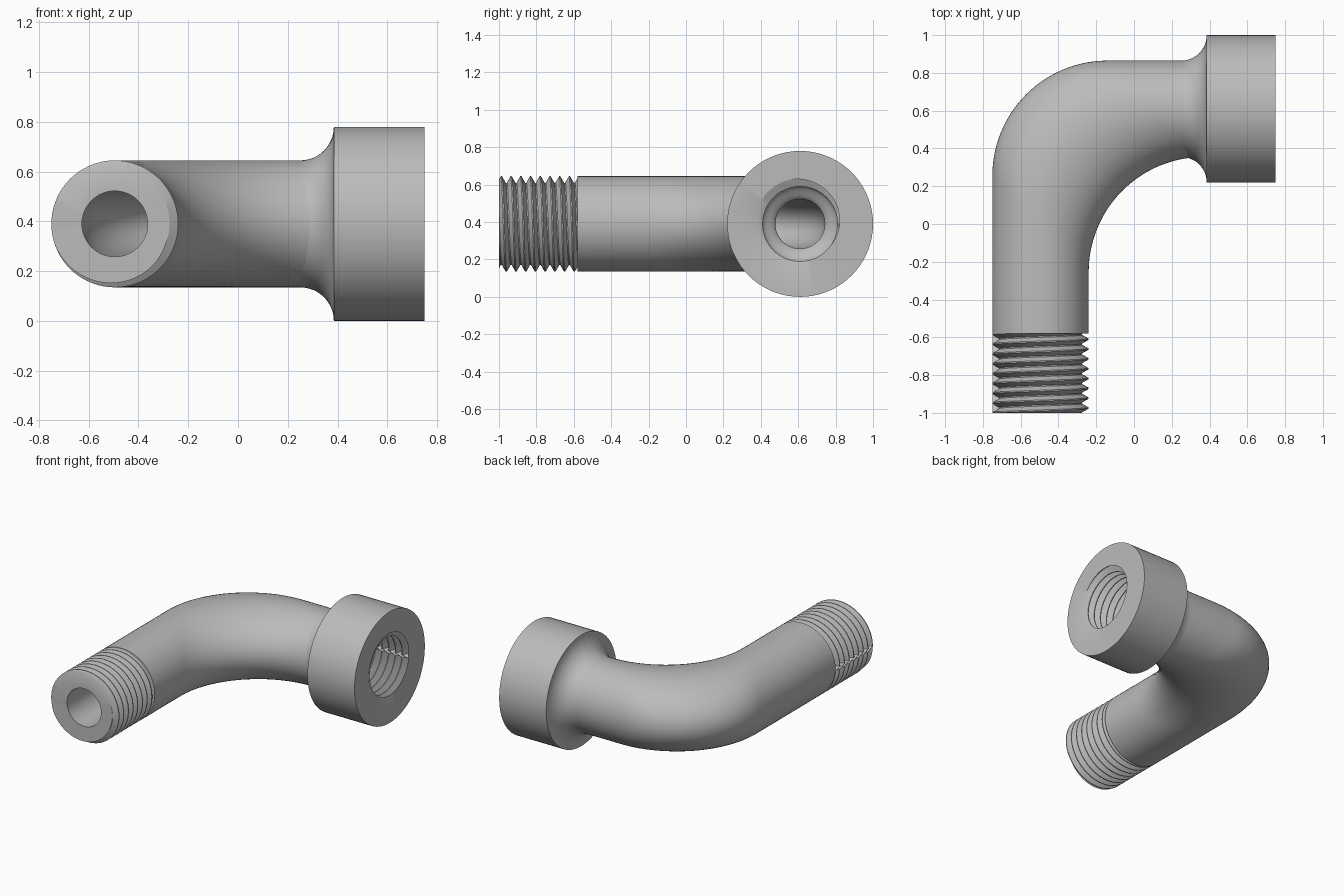
import bpy
import math

cube = bpy.data.objects.get("Cube")
if cube:
    bpy.data.objects.remove(cube)

SEG = 72
AX, AY, AZ = -0.495, 0.61, 0.39      # axis positions of the two legs
R_PIPE, R_BORE, R_BEND = 0.255, 0.132, 0.61
PITCH = 0.052
ANGLES = [2 * math.pi * i / SEG for i in range(SEG)]

steel = bpy.data.materials.new("grey steel")
steel.use_nodes = True
GREY = (0.5, 0.5, 0.5, 1)
steel.diffuse_color = GREY
steel.node_tree.nodes["Principled BSDF"].inputs["Base Color"].default_value = GREY


def skin(name, rings):
    """Join successive rings of points with quads."""
    verts = [p for ring in rings for p in ring]
    faces = []
    for k in range(len(rings) - 1):
        for i in range(SEG):
            j = (i + 1) % SEG
            faces.append((k * SEG + i, k * SEG + j, (k + 1) * SEG + j, (k + 1) * SEG + i))
    mesh = bpy.data.meshes.new(name)
    mesh.from_pydata(verts, [], faces)
    mesh.materials.append(steel)
    obj = bpy.data.objects.new(name, mesh)
    bpy.context.collection.objects.link(obj)
    bpy.ops.object.select_all(action='DESELECT')
    obj.select_set(True)
    bpy.context.view_layer.objects.active = obj
    # Merge the points gathered at thread run-outs
    bpy.ops.object.mode_set(mode='EDIT')
    bpy.ops.mesh.select_all(action='SELECT')
    bpy.ops.mesh.remove_doubles(threshold=0.00005)
    bpy.ops.object.mode_set(mode='OBJECT')
    bpy.ops.object.shade_smooth_by_angle(angle=math.radians(30))
    return obj


def on_y(y, r, a):
    return (AX - r * math.cos(a), y, AZ + r * math.sin(a))


def on_x(x, r, a):
    return (x, AY + r * math.cos(a), AZ + r * math.sin(a))


def circle(place, t, r):
    return [place(t, r, a) for a in ANGLES]


def thread(place, start, end, low, high):
    """Rings following a right-hand helix with a trapezoid tooth."""
    rings = []
    for turn in range(-1, math.ceil((end - start) / PITCH) + 1):
        for f in (0.06, 0.44, 0.56, 0.94):
            ring = []
            for a in ANGLES:
                lead = a / (2 * math.pi)
                t = min(max(start + (turn + f + lead) * PITCH, start), end)
                phase = ((t - start) / PITCH - lead) % 1
                tooth = (abs(2 * phase - 1) - 0.12) / 0.76
                r = low + (high - low) * min(max(tooth, 0), 1)
                ring.append(place(t, r, a))
            rings.append(ring)
    return rings


def bend(r, y_start, x_end, steps=28):
    """Mitred elbow with every generator line rounded by the same radius."""
    rings = [circle(on_y, y_start, r)]
    for s in range(steps + 1):
        b = math.pi / 2 * s / steps
        ring = []
        for a in ANGLES:
            w = r * math.cos(a)
            ring.append((AX - w + R_BEND * (1 - math.cos(b)),
                         AY + w - R_BEND * (1 - math.sin(b)),
                         AZ + r * math.sin(a)))
        rings.append(ring)
    return rings + [circle(on_x, x_end, r)]


# Elbow pipe with a shoulder ring above the thread
skin("elbow_pipe", [circle(on_y, -0.58, 0.2)] + bend(R_PIPE, -0.58, 0.388))

# Bore running through the pipe, facing inward
skin("bore", bend(R_BORE, -1, 0.33)[::-1])

# Threaded male end with its flat annular face
skin("male_thread", [circle(on_y, -1, R_BORE)] + thread(on_y, -1, -0.58, 0.22, R_PIPE))

# Socket: flared neck, collar, open face, internal thread and rounded seat
neck = []
for s in range(13):
    b = math.pi / 2 * s / 12
    neck.append(circle(on_x, 0.25 + 0.135 * math.sin(b), R_PIPE + 0.135 * (1 - math.cos(b))))
collar = [circle(on_x, 0.75, 0.39)]
inner = thread(on_x, 0.42, 0.75, 0.2, 0.243)[::-1]
seat = [circle(on_x, 0.42, 0.2)]
for s in range(11):
    b = math.pi * s / 10
    seat.append(circle(on_x, 0.40 - 0.07 * s / 10, 0.166 + 0.034 * math.cos(b)))
skin("socket", neck + collar + inner + seat)
